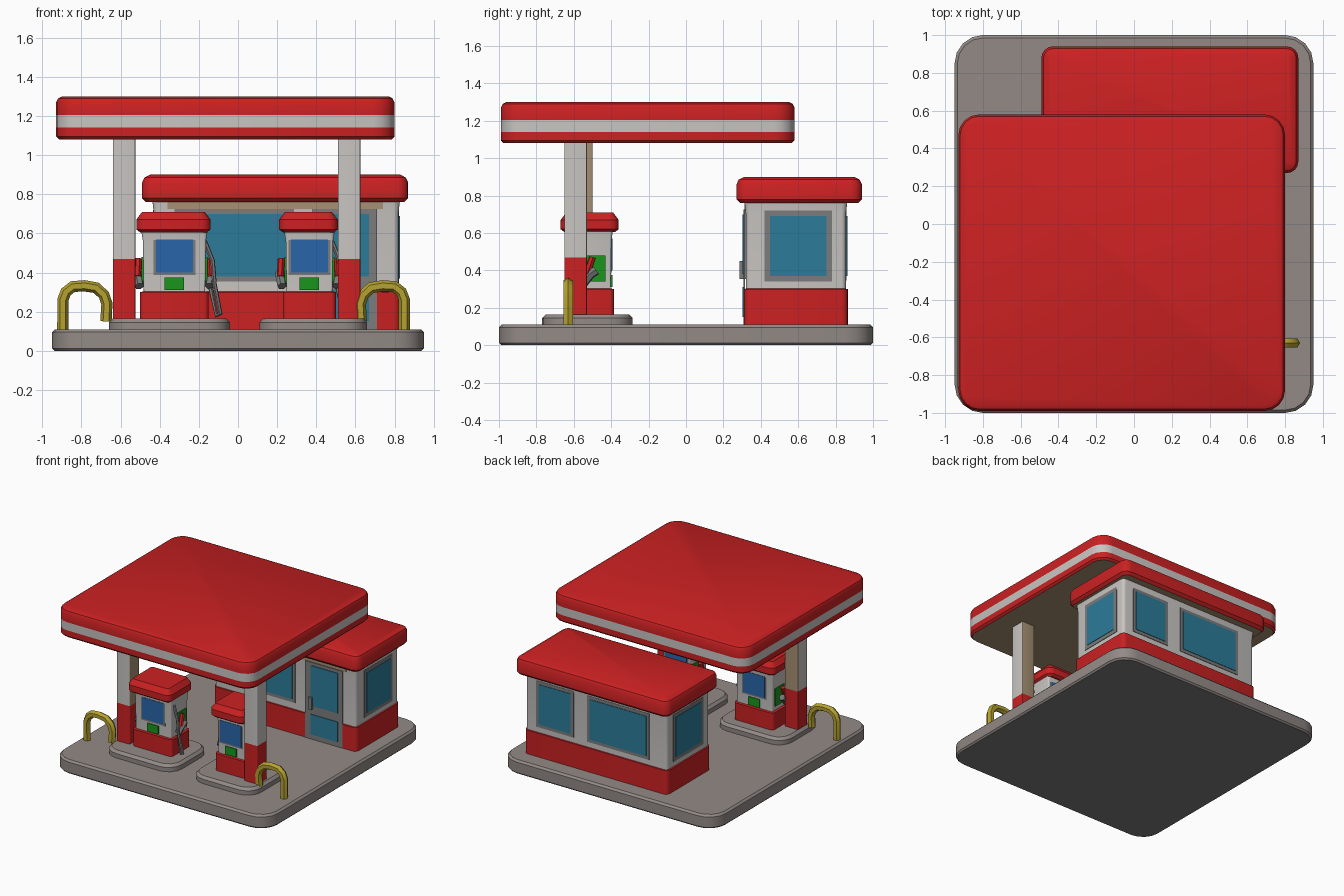
import bpy, bmesh, math
from mathutils import Vector

if "Cube" in bpy.data.objects:
    bpy.data.objects.remove(bpy.data.objects["Cube"])

def material(name, r, g, b):
    m = bpy.data.materials.new(name)
    m.diffuse_color = (r, g, b, 1)
    m.use_nodes = True
    m.node_tree.nodes["Principled BSDF"].inputs["Base Color"].default_value = m.diffuse_color
    return m

RED = material("red paint", 0.60, 0.015, 0.016)
WHITE = material("off white", 0.58, 0.56, 0.54)
GREY = material("concrete", 0.29, 0.255, 0.24)
STEEL = material("steel grey", 0.20, 0.20, 0.20)
GLASS = material("window glass", 0.025, 0.20, 0.32)
SCREEN = material("screen blue", 0.022, 0.13, 0.40)
GREEN = material("green", 0.01, 0.30, 0.012)
YELLOW = material("yellow paint", 0.46, 0.36, 0.03)
TAN = material("tan", 0.38, 0.28, 0.17)

def outline(x0, x1, y0, y1, r, n=5):
    """Rounded rectangle, counter-clockwise."""
    pts = []
    for i, (cx, cy) in enumerate([(x1 - r, y1 - r), (x0 + r, y1 - r), (x0 + r, y0 + r), (x1 - r, y0 + r)]):
        for k in range(n):
            a = math.pi / 2 * (i + k / (n - 1))
            pts.append((cx + r * math.cos(a), cy + r * math.sin(a)))
    return pts

def finish(name, bm, mats):
    me = bpy.data.meshes.new(name)
    bm.normal_update()
    bm.to_mesh(me)
    bm.free()
    for m in mats:
        me.materials.append(m)
    ob = bpy.data.objects.new(name, me)
    bpy.context.collection.objects.link(ob)
    return ob

def slab(name, x0, x1, y0, y1, r, rings, bands, bottom=None):
    """Stack of rounded rectangles: rings are (z, inset), bands colour each layer."""
    mats = list(dict.fromkeys(bands + [bottom or bands[0]]))
    bm = bmesh.new()
    loops = []
    for z, d in rings:
        pts = outline(x0 + d, x1 - d, y0 + d, y1 - d, max(r - d, 0.004))
        loops.append([bm.verts.new((x, y, z)) for x, y in pts])
    n = len(loops[0])
    for a, b, m in zip(loops, loops[1:], bands):
        for i in range(n):
            j = (i + 1) % n
            bm.faces.new((a[i], a[j], b[j], b[i])).material_index = mats.index(m)
    bm.faces.new(loops[-1]).material_index = mats.index(bands[-1])
    bm.faces.new(loops[0][::-1]).material_index = mats.index(bottom or bands[0])
    return finish(name, bm, mats)

def box(name, x0, x1, y0, y1, z0, z1, mat):
    bm = bmesh.new()
    bmesh.ops.create_cube(bm, size=1)
    for v in bm.verts:
        v.co = Vector(((x0 + x1) / 2 + v.co.x * (x1 - x0), (y0 + y1) / 2 + v.co.y * (y1 - y0),
                       (z0 + z1) / 2 + v.co.z * (z1 - z0)))
    return finish(name, bm, [mat])

def plate(name, axis, sign, pos, u0, u1, z0, z1, mat, t=0.008):
    """Thin panel on a wall facing +-x or +-y."""
    a, b = sorted((pos - sign * 0.004, pos + sign * t))
    if axis == 'x':
        return box(name, a, b, u0, u1, z0, z1, mat)
    return box(name, u0, u1, a, b, z0, z1, mat)

def window(name, axis, sign, pos, u0, u1, z0, z1, glass=GLASS, f=0.025):
    plate(name + "_frame", axis, sign, pos, u0 - f, u1 + f, z0 - f, z1 + f, STEEL, 0.004)
    plate(name + "_pane", axis, sign, pos, u0, u1, z0, z1, glass, 0.008)

def tube(name, pts, r, mat):
    cu = bpy.data.curves.new(name, 'CURVE')
    cu.dimensions = '3D'
    cu.bevel_depth = r
    cu.bevel_resolution = 1
    cu.use_fill_caps = True
    sp = cu.splines.new('POLY')
    sp.points.add(len(pts) - 1)
    for p, co in zip(sp.points, pts):
        p.co = (*co, 1)
    cu.materials.append(mat)
    ob = bpy.data.objects.new(name, cu)
    bpy.context.collection.objects.link(ob)

# forecourt base
slab("forecourt_base", -0.95, 0.95, -1, 1, 0.15, [(0, 0.012), (0.012, 0), (0.095, 0), (0.11, 0.015)],
     [GREY] * 3, STEEL)

# canopy with stripe and its columns
slab("canopy", -0.93, 0.80, -0.99, 0.58, 0.11,
     [(1.08, 0.015), (1.095, 0), (1.14, 0), (1.205, 0), (1.27, 0), (1.29, 0.01), (1.30, 0.03)],
     [RED, RED, WHITE, RED, RED, RED], TAN)
for name, x0, inner, y0 in (("left", -0.64, 1, -0.62), ("right", 0.51, -1, -0.65)):
    col = slab(name + "_column", x0, x0 + 0.115, y0, y0 + 0.12, 0.006,
               [(0.13, 0), (0.47, 0), (1.085, 0)], [RED, WHITE])
    col.data.materials.append(TAN)
    for p in col.data.polygons:
        if p.center.z > 0.5 and (p.normal.x * inner > 0.8 or p.normal.y > 0.8):
            p.material_index = 2

# shop
slab("shop_walls", -0.44, 0.83, 0.31, 0.865, 0.035,
     [(0.10, 0), (0.30, 0), (0.302, 0.01), (0.70, 0.01), (0.77, 0.002)], [RED, RED, WHITE, WHITE])
slab("shop_roof", -0.49, 0.87, 0.27, 0.94, 0.06,
     [(0.76, 0.02), (0.78, 0), (0.86, 0), (0.885, 0.012), (0.90, 0.04)], [RED] * 4, TAN)
plate("shop_lintel", 'y', -1, 0.318, -0.36, 0.74, 0.725, 0.762, TAN, 0.006)
window("front_window", 'y', -1, 0.32, -0.30, 0.26, 0.38, 0.70)
window("right_window", 'x', 1, 0.82, 0.45, 0.75, 0.37, 0.69, f=0.03)
window("left_window", 'x', -1, -0.43, 0.43, 0.75, 0.37, 0.69, f=0.03)
window("back_window_small", 'y', 1, 0.855, 0.42, 0.70, 0.37, 0.69)
window("back_window_large", 'y', 1, 0.855, -0.25, 0.25, 0.37, 0.69)
plate("door", 'y', -1, 0.311, 0.38, 0.71, 0.11, 0.725, STEEL, 0.004)
plate("door_upper_pane", 'y', -1, 0.311, 0.43, 0.67, 0.38, 0.70, GLASS, 0.009)
plate("door_lower_pane", 'y', -1, 0.311, 0.43, 0.67, 0.15, 0.31, GLASS, 0.009)
box("door_handle", 0.42, 0.45, 0.285, 0.315, 0.355, 0.45, STEEL)

# fuel pumps on their islands
def pump(name, x0, x1, ix0, ix1):
    cx = (x0 + x1) / 2
    slab(name + "_island", ix0, ix1, -0.77, -0.285, 0.12, [(0.10, 0), (0.145, 0), (0.165, 0.02)], [GREY] * 2)
    slab(name + "_body", x0, x1, -0.625, -0.385, 0.025,
         [(0.15, 0), (0.30, 0), (0.303, 0.018), (0.56, 0.014), (0.62, 0.004)], [RED, RED, WHITE, WHITE])
    slab(name + "_cap", x0 - 0.02, x1 + 0.01, -0.67, -0.36, 0.05,
         [(0.605, 0.02), (0.62, 0), (0.67, 0), (0.71, 0.03)], [RED] * 3)
    for side, sgn, y in (("front", -1, -0.608), ("back", 1, -0.402)):
        window(f"{name}_{side}_screen", 'y', sgn, y, cx - 0.095, cx + 0.095, 0.40, 0.57, SCREEN, 0.012)
        plate(f"{name}_{side}_button", 'y', sgn, y, cx - 0.05, cx + 0.05, 0.31, 0.375, GREEN)
    # nozzle holder, nozzle and hose on the sides
    for side, sgn, x in (("left", -1, x0 + 0.016), ("right", 1, x1 - 0.016)):
        plate(f"{name}_{side}_holder", 'x', sgn, x, -0.54, -0.43, 0.34, 0.48, GREEN, 0.009)
        tube(f"{name}_{side}_nozzle", [(x + sgn * 0.02, -0.55, 0.33), (x + sgn * 0.03, -0.51, 0.38),
                                       (x + sgn * 0.03, -0.48, 0.40)], 0.025, STEEL)
        tube(f"{name}_{side}_grip", [(x + sgn * 0.03, -0.53, 0.38), (x + sgn * 0.025, -0.50, 0.47)], 0.018, RED)
    tube(name + "_hose", [(x1 - 0.02, -0.57, 0.56), (x1 + 0.02, -0.58, 0.46), (x1 + 0.03, -0.58, 0.34),
                          (x1 + 0.06, -0.57, 0.19), (x1 + 0.04, -0.56, 0.18), (x1 + 0.01, -0.55, 0.32)],
         0.012, STEEL)

pump("left_pump", -0.50, -0.15, -0.66, -0.04)
pump("right_pump", 0.23, 0.50, 0.11, 0.66)

# bent guard rails at the outer ends
for name, s, cx in (("left", -1, -0.785), ("right", 1, 0.74)):
    h = 0.11
    path = [(h, 0.10), (h, 0.26), (h - 0.015, 0.30), (h - 0.05, 0.328), (0, 0.332),
            (-h + 0.05, 0.322), (-h + 0.01, 0.285), (-h - 0.005, 0.24), (-h, 0.15)]
    tube(name + "_guard_rail", [(cx + s * u, -0.63, z) for u, z in path], 0.029, YELLOW)

# tubes to mesh, then soft shading with sharp edges kept
bpy.ops.object.select_all(action='DESELECT')
for ob in bpy.data.objects:
    if ob.type == 'CURVE':
        ob.select_set(True)
        bpy.context.view_layer.objects.active = ob
bpy.ops.object.convert(target='MESH')
bpy.ops.object.select_all(action='SELECT')
bpy.ops.object.shade_smooth_by_angle(angle=math.radians(30))
